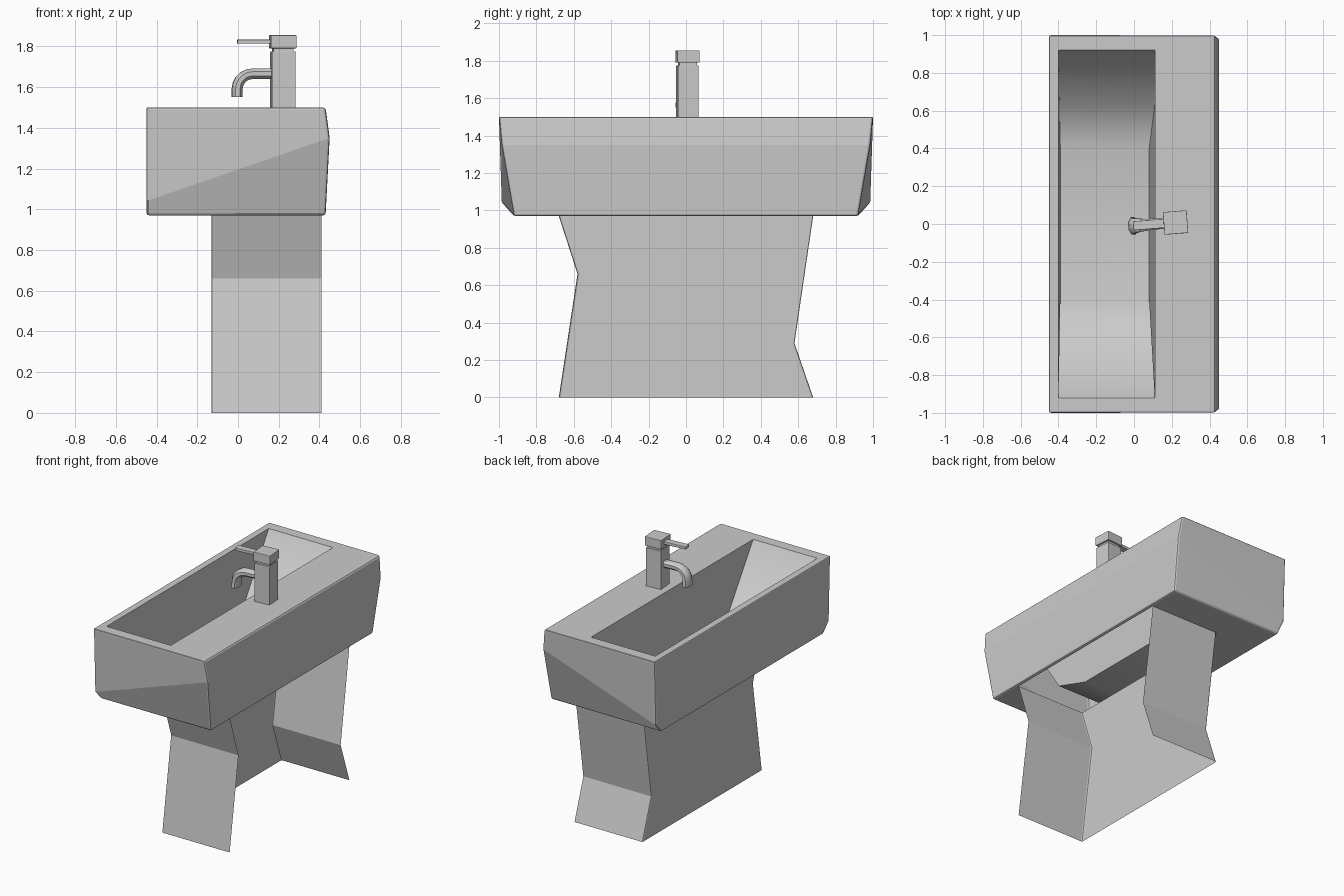
import bpy, bmesh, math
from mathutils import Matrix, Vector

if "Cube" in bpy.data.objects:
    bpy.data.objects.remove(bpy.data.objects["Cube"])

TURN = math.radians(4.5)  # the tap sits slightly twisted on the deck


def make(name, verts, faces, bevel=0.0, angle=40, smooth=None):
    me = bpy.data.meshes.new(name)
    me.from_pydata([tuple(v) for v in verts], [], faces)
    bm = bmesh.new()
    bm.from_mesh(me)
    bmesh.ops.recalc_face_normals(bm, faces=bm.faces)
    bm.to_mesh(me)
    bm.free()
    ob = bpy.data.objects.new(name, me)
    bpy.context.collection.objects.link(ob)
    if bevel:
        m = ob.modifiers.new("Bevel", 'BEVEL')
        m.width, m.segments = bevel, 2
        m.limit_method, m.angle_limit = 'ANGLE', math.radians(angle)
    if smooth:
        bpy.ops.object.select_all(action='DESELECT')
        ob.select_set(True)
        bpy.context.view_layer.objects.active = ob
        bpy.ops.object.shade_smooth_by_angle(angle=math.radians(smooth))
    return ob


# Basin shell: outer walls, top rim and underside with an opening over the pedestal
half = [(-.45, 1, 1.5), (.43, 1, 1.5), (.45, .985, 1.35), (.43, .92, .97),
        (-.45, .92, .97), (-.45, .985, 1.04),
        (-.40, .92, 1.5), (.11, .92, 1.5), (-.13, .68, .97), (.41, .68, .97)]
n = len(half)
verts = [(x, s * y, z) for s in (-1, 1) for x, y, z in half]
faces = []
for o in (0, n):
    faces += [[o + i for i in f] for f in
              ((0, 1, 2, 5), (5, 2, 3, 4), (0, 1, 7, 6), (4, 3, 9, 8))]
for a, b in ((1, 2), (2, 3), (6, 0), (1, 7), (4, 8), (3, 9)):
    faces.append([a, b, b + n, a + n])
faces.append([0, 5, 4, 4 + n, 5 + n, n])
make("basin_shell", verts, faces, bevel=.012)

# Bowl: sloping ends and floor between two long walls
rows = [(.92, 1.5, -.40, .11), (.63, 1.06, -.395, .11), (.40, 1.0, -.39, .08)]
rows = rows + [(-y, z, a, b) for y, z, a, b in reversed(rows)]
verts = [(x, y, z) for y, z, a, b in rows for x in (a, b)]
faces = [[2 * i, 2 * i + 1, 2 * i + 3, 2 * i + 2] for i in range(5)]
faces += [[2 * i for i in range(6)], [2 * i + 1 for i in range(6)]]
bowl = make("bowl", verts, faces, smooth=60)
bowl.data.flip_normals()

# Pedestal: back panel with two folded side panels, open to +x
left = [(-.68, .97), (-.58, .66), (-.68, 0)]
right = [(.68, .97), (.58, .29), (.68, 0)]
verts = [(x, y, z) for x in (-.13, .41) for y, z in left + right]
faces = [[0, 1, 2, 5, 4, 3]]
faces += [[i, i + 1, i + 7, i + 6] for i in (0, 1, 3, 4)]
make("pedestal", verts, faces, bevel=.01, angle=60)

# Tap parts are built around the column axis, then twisted together
PLACE = Matrix.Translation((.22, .008, 0)) @ Matrix.Rotation(TURN, 4, 'Z')


def box(name, x0, x1, w, z0, z1, bevel=.003):
    v = [PLACE @ Vector((x, y, z)) for x in (x0, x1) for y in (-w, w) for z in (z0, z1)]
    f = [[0, 1, 3, 2], [4, 6, 7, 5], [0, 4, 5, 1], [2, 3, 7, 6], [0, 2, 6, 4], [1, 5, 7, 3]]
    return make(name, v, f, bevel=bevel)


box("tap_column", -.058, .058, .056, 1.49, 1.775)
box("tap_neck", -.05, .05, .048, 1.77, 1.795, 0)
box("tap_head", -.063, .063, .06, 1.79, 1.855)
box("tap_lever", -.225, -.055, .024, 1.813, 1.833)

# Spout: eight-sided tube that bends down and widens toward its mouth
path = [(-.05, 1.665, 0)]
for i in range(6):
    a = math.pi / 2 * i / 5
    path.append((-.15 - .075 * math.sin(a), 1.59 + .075 * math.cos(a), a))
path.append((-.225, 1.55, math.pi / 2))
verts, faces = [], []
for k, (x, z, a) in enumerate(path):
    wide = .03 + .02 * k / (len(path) - 1)
    for j in range(8):
        t = math.pi * (j + .5) / 4
        r = .028 * math.sin(t)
        verts.append(PLACE @ Vector((x - r * math.sin(a), wide * math.cos(t), z + r * math.cos(a))))
for k in range(len(path) - 1):
    for j in range(8):
        p, q = 8 * k + j, 8 * k + (j + 1) % 8
        faces.append([p, q, q + 8, p + 8])
faces += [list(range(8)), list(range(len(verts) - 8, len(verts)))]
make("tap_spout", verts, faces, smooth=40)
